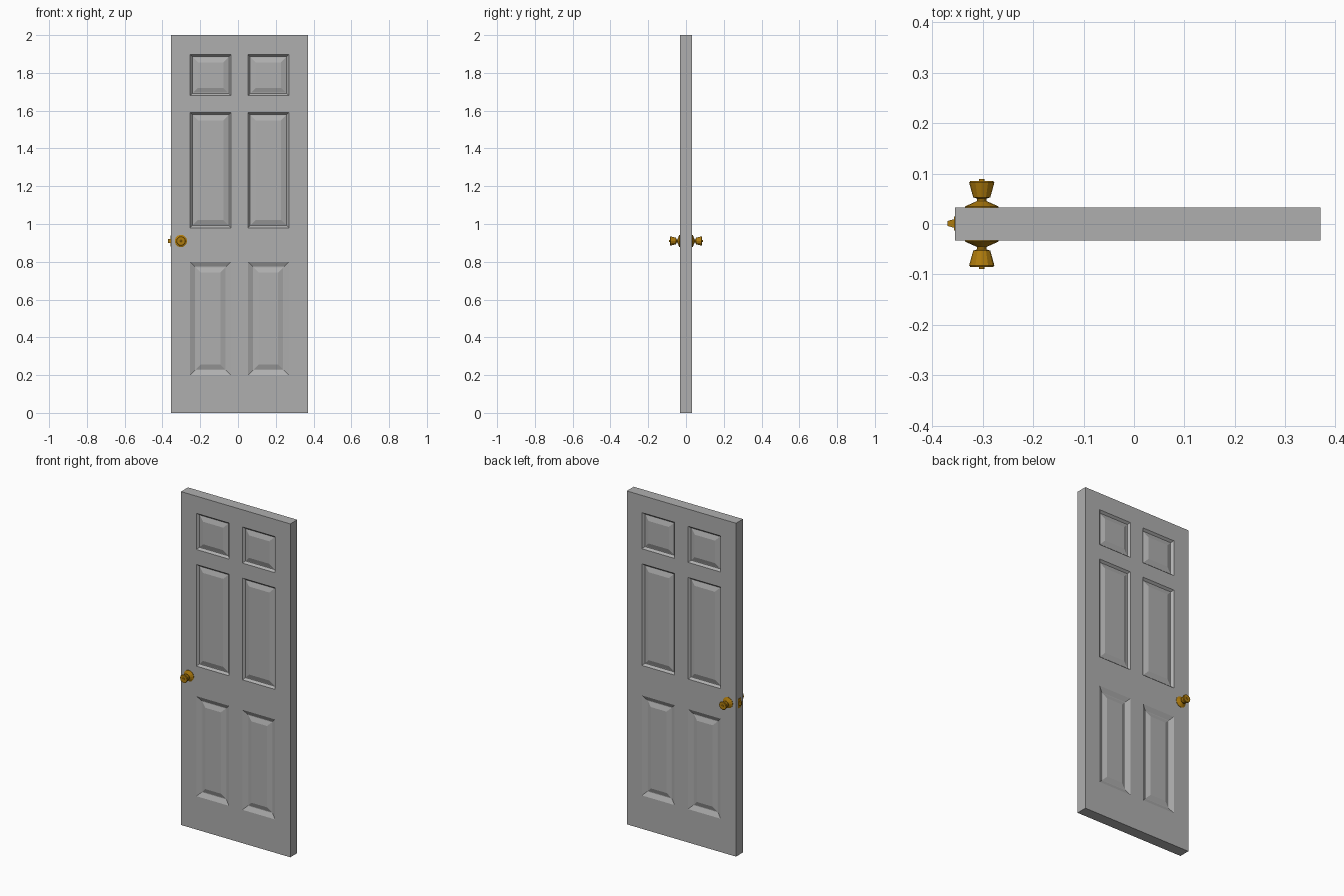
import bpy, bmesh, math
from mathutils import Matrix, Vector

cube = bpy.data.objects.get("Cube")
if cube:
    bpy.data.objects.remove(cube, do_unlink=True)


def material(name, rgb):
    m = bpy.data.materials.new(name)
    m.use_nodes = True
    m.diffuse_color = (*rgb, 1)
    m.node_tree.nodes["Principled BSDF"].inputs["Base Color"].default_value = (*rgb, 1)
    return m


grey = material("door grey", (0.43, 0.43, 0.43))
brass = material("dark brass", (0.43, 0.2, 0.004))


def finish(name, bm, mat):
    bmesh.ops.recalc_face_normals(bm, faces=bm.faces)
    mesh = bpy.data.meshes.new(name)
    bm.to_mesh(mesh)
    bm.free()
    mesh.materials.append(mat)
    ob = bpy.data.objects.new(name, mesh)
    bpy.context.collection.objects.link(ob)
    return ob


def box(bm, lo, hi):
    lo, hi = Vector(lo), Vector(hi)
    m = Matrix.Translation((lo + hi) / 2) @ Matrix.Diagonal((*(hi - lo), 1))
    return bmesh.ops.create_cube(bm, size=1, matrix=m)["verts"]


# Door slab, cut along the panel edges
LEFT, RIGHT, HALF = -0.355, 0.37, 0.033
COLUMNS = [(-0.253, -0.037), (0.053, 0.269)]
# Each row: bottom, top, width of the outer slope
ROWS = [(0.2, 0.8, 0.026), (0.98, 1.59, 0.011), (1.68, 1.897, 0.011)]

bm = bmesh.new()
box(bm, (LEFT, -HALF, 0), (RIGHT, HALF, 2))


def cut(co, no):
    geom = bm.verts[:] + bm.edges[:] + bm.faces[:]
    bmesh.ops.bisect_plane(bm, geom=geom, plane_co=co, plane_no=no)


for pair in COLUMNS:
    for x in pair:
        cut((x, 0, 0), (1, 0, 0))
for row in ROWS:
    for z in row[:2]:
        cut((0, 0, z), (0, 0, 1))
bm.normal_update()

# Sunken moulding around a raised field, on both sides
for low, high, slope in ROWS:
    panels = []
    for f in bm.faces:
        c = f.calc_center_median()
        if abs(f.normal.y) > 0.9 and low < c.z < high:
            if any(a < c.x < b for a, b in COLUMNS):
                panels.append(f)
    for width, depth in [(slope, -0.013), (0.004, 0), (0.026, 0.009)]:
        bmesh.ops.inset_individual(bm, faces=panels, thickness=width,
                                   depth=depth, use_even_offset=True)
finish("door_slab", bm, grey)

# Knobs: turned profile of (radius, distance from the door middle)
KNOB_X, KNOB_Z, SIDES = -0.302, 0.91, 12
PROFILE = [(0, 0.031), (0.033, 0.031), (0.033, 0.035), (0.015, 0.043),
           (0.009, 0.046), (0.009, 0.05), (0.017, 0.053), (0.025, 0.082),
           (0.023, 0.085), (0.006, 0.085), (0.005, 0.089), (0, 0.089)]


def knob(name, side):
    bm = bmesh.new()
    verts = [bm.verts.new((KNOB_X + r, side * d, KNOB_Z)) for r, d in PROFILE]
    edges = [bm.edges.new(pair) for pair in zip(verts, verts[1:])]
    bmesh.ops.spin(bm, geom=verts + edges, cent=(KNOB_X, 0, KNOB_Z),
                   axis=(0, 1, 0), angle=math.tau, steps=SIDES)
    bmesh.ops.remove_doubles(bm, verts=bm.verts, dist=0.0002)
    finish(name, bm, brass)


knob("front_knob", -1)
knob("back_knob", 1)

# Latch plate on the door edge
bm = bmesh.new()
box(bm, (LEFT - 0.002, -0.013, KNOB_Z - 0.028), (LEFT + 0.004, 0.015, KNOB_Z + 0.028))
finish("latch_plate", bm, brass)

# Latch bolt, tapered on one side
bm = bmesh.new()
for v in box(bm, (-0.37, -0.009, KNOB_Z - 0.01), (LEFT + 0.004, 0.011, KNOB_Z + 0.01)):
    if v.co.x < LEFT and v.co.y < 0:
        v.co.y = -0.004
    elif v.co.x < LEFT:
        v.co.y = 0.006
finish("latch_bolt", bm, brass)
